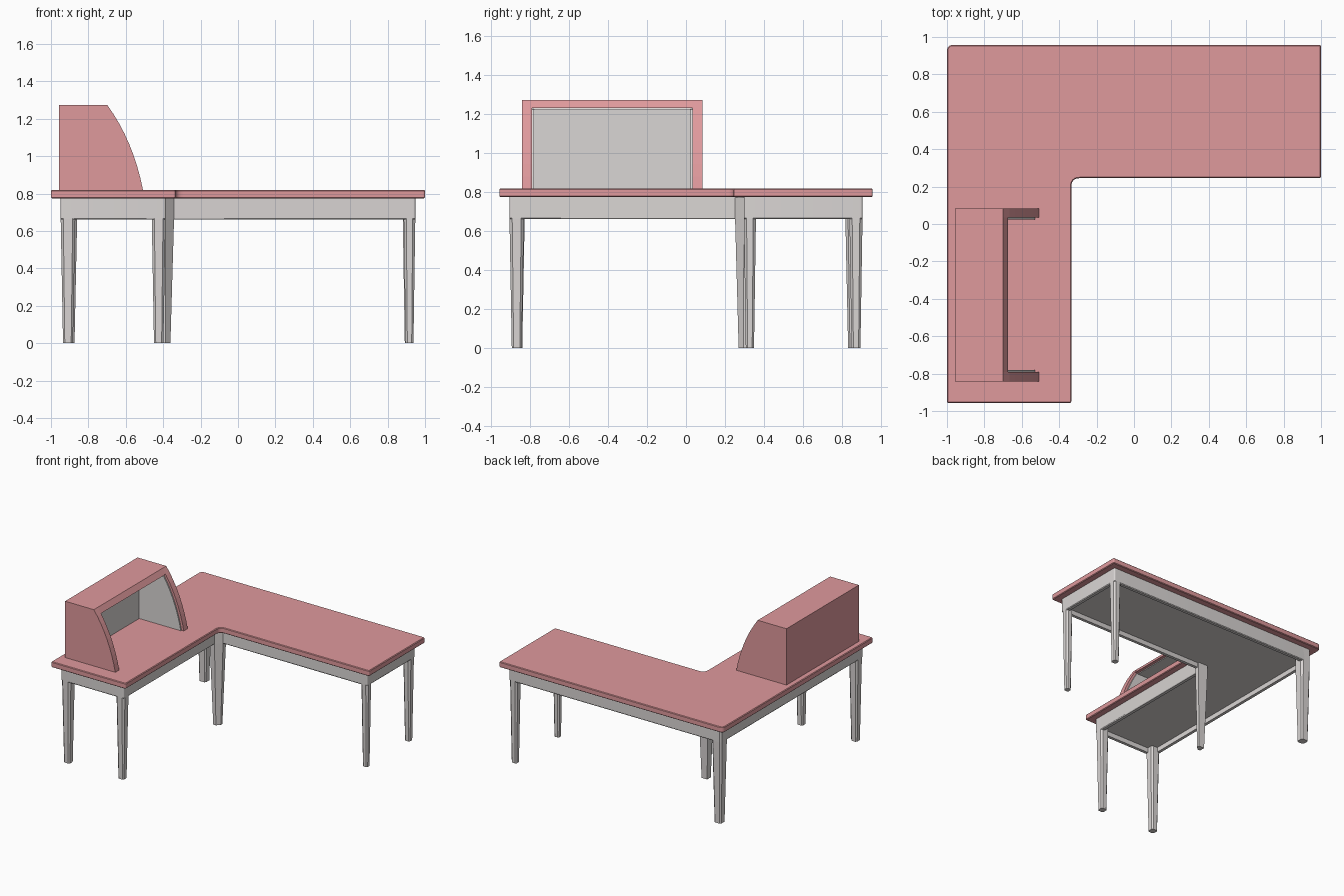
import bpy, bmesh, math
from mathutils import Vector

if "Cube" in bpy.data.objects:
    bpy.data.objects.remove(bpy.data.objects["Cube"])

def material(name, rgb):
    m = bpy.data.materials.new(name)
    m.diffuse_color = (*rgb, 1)
    m.use_nodes = True
    m.node_tree.nodes["Principled BSDF"].inputs["Base Color"].default_value = m.diffuse_color
    return m

PINK = material("dusty pink", (0.74, 0.32, 0.335))
GREY = material("warm light grey", (0.70, 0.67, 0.66))

def finish(bm, name, mat, bevel=0, smooth=False):
    bmesh.ops.recalc_face_normals(bm, faces=bm.faces)
    me = bpy.data.meshes.new(name)
    bm.to_mesh(me)
    bm.free()
    ob = bpy.data.objects.new(name, me)
    bpy.context.collection.objects.link(ob)
    me.materials.append(mat)
    if bevel:
        b = ob.modifiers.new("edge", 'BEVEL')
        b.width, b.segments, b.limit_method = bevel, 1, 'ANGLE'
        b.angle_limit = math.radians(50)
    if smooth:
        bpy.ops.object.select_all(action='DESELECT')
        ob.select_set(True)
        bpy.context.view_layer.objects.active = ob
        bpy.ops.object.shade_smooth_by_angle(angle=math.radians(25))
    return ob

def loft(name, loops, mat, closed=False, **kw):
    """Skin a list of equal-length point loops."""
    bm = bmesh.new()
    rows = [[bm.verts.new(p) for p in lp] for lp in loops]
    n = len(rows[0])
    pairs = list(zip(rows, rows[1:])) + ([(rows[-1], rows[0])] if closed else [])
    for a, b in pairs:
        for i in range(n):
            j = (i + 1) % n
            bm.faces.new((a[i], a[j], b[j], b[i]))
    if not closed:
        bm.faces.new(rows[0])
        bm.faces.new(rows[-1])
    return finish(bm, name, mat, **kw)

def at_z(pts, z):
    return [(x, y, z) for x, y in pts]

def prism_y(name, xz, y0, y1, mat, **kw):
    return loft(name, [[(x, y, z) for x, z in xz] for y in (y0, y1)], mat, **kw)

def rounded(pts, radii, seg=6):
    """Round each corner of a 2D polygon."""
    out = []
    for i, r in enumerate(radii):
        p = Vector(pts[i])
        a = p + (Vector(pts[i - 1]) - p).normalized() * r
        b = p + (Vector(pts[(i + 1) % len(pts)]) - p).normalized() * r
        for k in range(seg + 1):
            t = k / seg
            out.append(tuple(a * (1 - t) ** 2 + p * 2 * t * (1 - t) + b * t * t))
    return out

def l_shape(d, inner_r, back_r=0.035, r=0.012):
    """Desk outline, inset by d."""
    pts = [(-1 + d, -0.958 + d), (-0.335 - d, -0.958 + d), (-0.335 - d, 0.245 + d),
           (1 - d, 0.245 + d), (1 - d, 0.958 - d), (-1 + d, 0.958 - d)]
    return rounded(pts, [r, r, inner_r, r, r, back_r])

# Desktop
top = l_shape(0, 0.045)
loft("desktop", [at_z(top, 0.775), at_z(top, 0.82)], PINK, bevel=0.005, smooth=True)

# Apron, with the panel that closes it from below
outer, low, inner = l_shape(0.052, 0.045), l_shape(0.056, 0.045), l_shape(0.08, 0.03)
loft("apron", [at_z(low, 0.662), at_z(outer, 0.668), at_z(outer, 0.776),
               at_z(inner, 0.776), at_z(inner, 0.662)], GREY, closed=True, smooth=True)
bm = bmesh.new()
bm.faces.new([bm.verts.new(p) for p in reversed(at_z(l_shape(0.075, 0.03), 0.70))])
bm.normal_update()
me_panel = bpy.data.meshes.new("underside_panel")
bm.to_mesh(me_panel)
bm.free()
me_panel.materials.append(GREY)
bpy.context.collection.objects.link(bpy.data.objects.new("underside_panel", me_panel))

# Tapered legs
def leg(name, pts, foot=0.68):
    cx = (min(p[0] for p in pts) + max(p[0] for p in pts)) / 2
    cy = (min(p[1] for p in pts) + max(p[1] for p in pts)) / 2
    def ring(s, z):
        return [(cx + (x - cx) * s, cy + (y - cy) * s, z) for x, y in pts]
    loft(name, [ring(foot, 0), ring(1, 0.664), ring(1, 0.774)], GREY)

def corner_leg(name, x, y, sx, sy, w, c=0.014):
    # x, y is the outer corner; sx, sy point inward
    loc = [(c, 0), (w - c, 0), (w, c), (w, w - c), (w - c, w), (c, w), (0, w - c), (0, c)]
    leg(name, [(x + sx * u, y + sy * v) for u, v in loc])

for name, x, y, sx, sy, w in [
        ("front_left_leg", -0.948, -0.906, 1, 1, 0.078),
        ("front_middle_leg", -0.387, -0.906, -1, 1, 0.074),
        ("front_right_leg", 0.948, 0.297, -1, 1, 0.062),
        ("back_right_leg", 0.948, 0.906, -1, -1, 0.067),
        ("back_left_leg", -0.948, 0.906, 1, -1, 0.088)]:
    corner_leg(name, x, y, sx, sy, w)
leg("inner_corner_leg", [(-0.387, 0.252), (-0.342, 0.297), (-0.342, 0.335),
                         (-0.43, 0.335), (-0.43, 0.252)], 0.56)

# Hutch: curved front profile, cut lower and set back by d for the lining
Z0, ZT = 0.815, 1.275
def curve(d, n=8, z_top=ZT):
    p0, p1, p2 = Vector((-0.70, ZT)), Vector((-0.56, 1.085)), Vector((-0.507, Z0))
    pts = []
    for k in range(n + 1):
        t = k / n
        p = p0 * (1 - t) ** 2 + p1 * 2 * t * (1 - t) + p2 * t * t
        pts.append((p.x - d, min(p.y, z_top)))
    return pts

side = [(-0.957, Z0), (-0.957, ZT)] + curve(0)
Y0, Y1, T = -0.841, 0.084, 0.05
for name, a, b in (("hutch_front_side", Y0, Y0 + T), ("hutch_back_side", Y1 - T, Y1)):
    prism_y(name, side, a, b, PINK)
prism_y("hutch_top_and_back",
        [(-0.957, Z0), (-0.957, ZT), (-0.70, ZT), (-0.673, 1.232),
         (-0.925, 1.232), (-0.925, Z0)], Y0 + T, Y1 - T, PINK)

# Grey lining of the hutch
lining = [(-0.93, Z0), (-0.93, 1.235)] + curve(0.02, z_top=1.235)
for name, a, b in (("lining_front_side", Y0 + T - 0.004, Y0 + T + 0.01),
                   ("lining_back_side", Y1 - T - 0.01, Y1 - T + 0.004)):
    prism_y(name, lining, a, b, GREY)
prism_y("lining_top_and_back",
        [(-0.93, Z0), (-0.93, 1.236), (-0.70, 1.236), (-0.694, 1.222),
         (-0.90, 1.222), (-0.90, Z0)], Y0 + T, Y1 - T, GREY)
